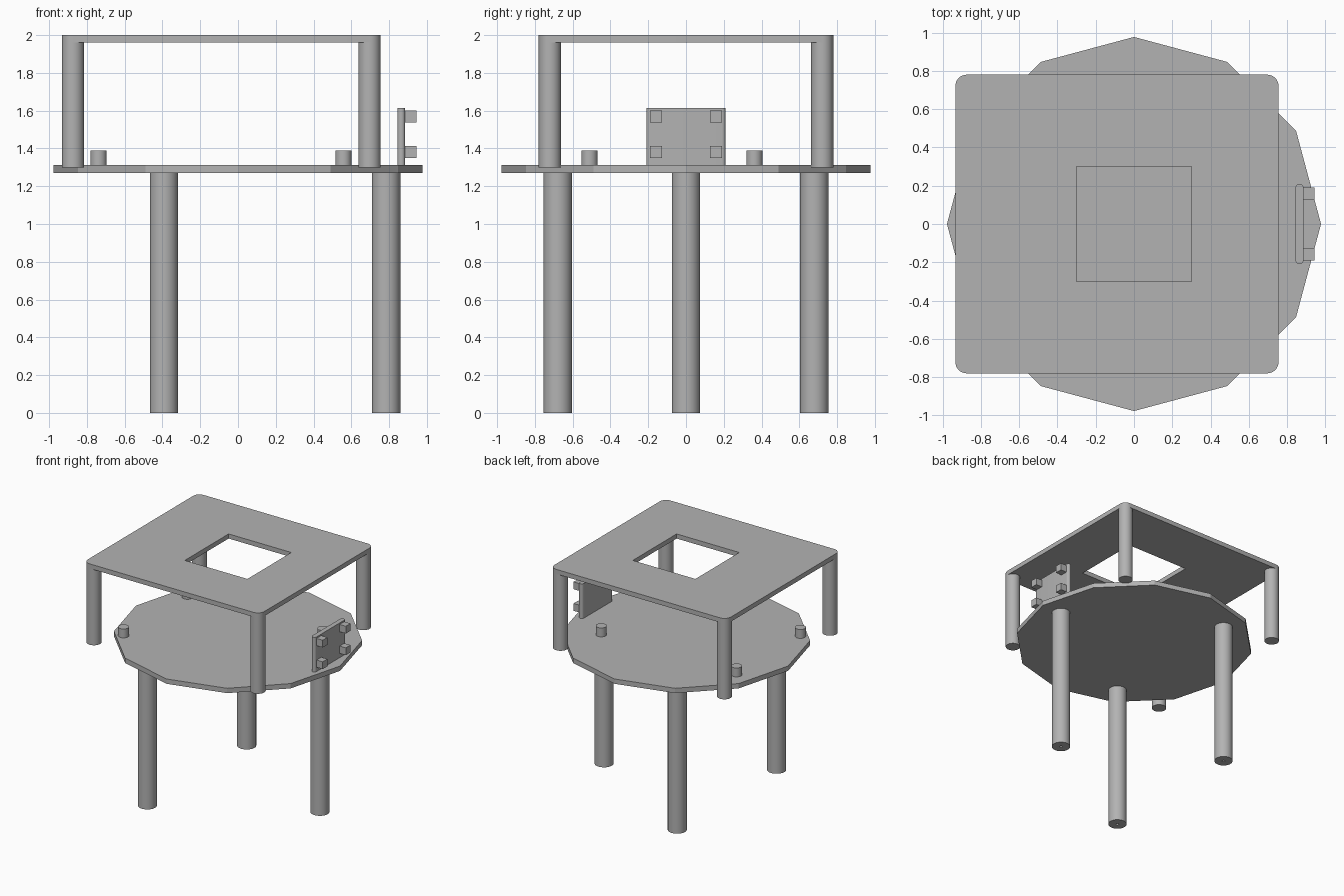
import bpy, bmesh
from math import cos, sin, pi, radians

cube = bpy.data.objects.get("Cube")
if cube:
    bpy.data.objects.remove(cube)

GREY = (0.45, 0.45, 0.45, 1)
grey = bpy.data.materials.new("plain grey")
grey.use_nodes = True
grey.diffuse_color = GREY
grey.node_tree.nodes["Principled BSDF"].inputs["Base Color"].default_value = GREY


def ring(x, y, r, sides):
    """Regular polygon outline with a corner on +x."""
    return [(x + r * cos(2 * pi * i / sides), y + r * sin(2 * pi * i / sides))
            for i in range(sides)]


def rounded_rect(x0, x1, y0, y1, r=0, steps=8):
    """Rectangle outline with optional rounded corners."""
    if not r:
        return [(x0, y0), (x1, y0), (x1, y1), (x0, y1)]
    centres = [(x1 - r, y1 - r), (x0 + r, y1 - r), (x0 + r, y0 + r), (x1 - r, y0 + r)]
    return [(cx + r * cos(pi / 2 * (q + i / steps)), cy + r * sin(pi / 2 * (q + i / steps)))
            for q, (cx, cy) in enumerate(centres) for i in range(steps + 1)]


def prism(name, z0, z1, outline, hole=None):
    """Upright solid from an outline, with an optional hole through it."""
    bm = bmesh.new()
    edges = []
    for loop in filter(None, (outline, hole)):
        vs = [bm.verts.new((x, y, z0)) for x, y in loop]
        edges += [bm.edges.new((v, vs[i - 1])) for i, v in enumerate(vs)]
    if hole:
        bmesh.ops.triangle_fill(bm, edges=edges, use_beauty=True)
    else:
        bm.faces.new(bm.verts)
    top = bmesh.ops.extrude_face_region(bm, geom=bm.faces[:])["geom"]
    bmesh.ops.translate(bm, vec=(0, 0, z1 - z0),
                        verts=[g for g in top if isinstance(g, bmesh.types.BMVert)])
    bmesh.ops.recalc_face_normals(bm, faces=bm.faces)
    mesh = bpy.data.meshes.new(name)
    bm.to_mesh(mesh)
    bm.free()
    mesh.materials.append(grey)
    obj = bpy.data.objects.new(name, mesh)
    bpy.context.collection.objects.link(obj)
    bpy.ops.object.select_all(action="DESELECT")
    obj.select_set(True)
    bpy.context.view_layer.objects.active = obj
    bpy.ops.object.shade_smooth_by_angle(angle=radians(25))
    return obj


DISC_Z, DECK_Z = 1.271, 1.313

# Twelve-sided base disc
prism("base_disc", DISC_Z, DECK_Z, ring(0, 0, 0.977, 12))

# Three legs, each with a narrow bore
for i, side in enumerate(("left", "back_right", "front_right")):
    a = 2 * pi * i / 3
    x, y = 0.784 * cos(a), 0.784 * sin(a)
    prism(side + "_leg", 0, DISC_Z, ring(x, y, 0.075, 40), ring(x, y, 0.012, 12))

# Top plate with a square window
prism("top_plate", 1.96, 2, rounded_rect(-0.933, 0.755, -0.78, 0.78, 0.059),
      rounded_rect(-0.3, 0.3, -0.3, 0.3))

# Corner posts below the top plate, and mounting pegs on the disc
for side, post_x, peg_x in (("right", -0.874, -0.738), ("left", 0.696, 0.558)):
    for end, post_y, peg_y in (("front", -0.721, -0.511), ("back", 0.721, 0.362)):
        prism(f"{end}_{side}_post", 1.3, 1.96, ring(post_x, post_y, 0.059, 32))
        prism(f"{end}_{side}_peg", DECK_Z, 1.39, ring(peg_x, peg_y, 0.043, 24))

# Upright panel with four square studs on its outer face
prism("side_panel", DECK_Z, 1.613, rounded_rect(0.844, 0.885, -0.21, 0.21, 0.02))
for level, z in (("lower", 1.35), ("upper", 1.537)):
    for end, y in (("front", -0.158), ("back", 0.158)):
        prism(f"{level}_{end}_stud", z, z + 0.063,
              rounded_rect(0.885, 0.944, y - 0.032, y + 0.032))
